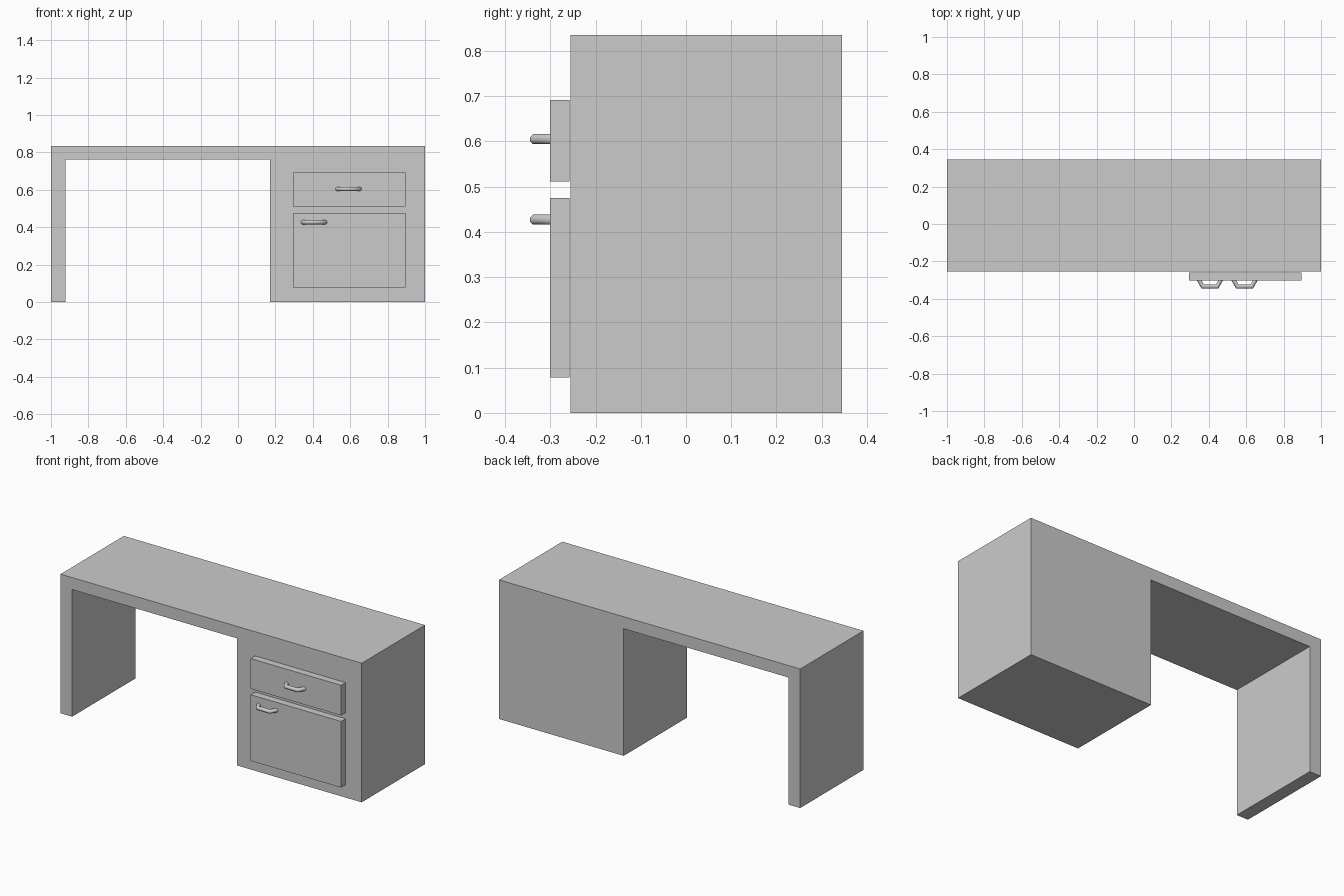
import bpy, bmesh, math
from mathutils import Vector

if "Cube" in bpy.data.objects:
    bpy.data.objects.remove(bpy.data.objects["Cube"])

FRONT, BACK = -0.255, 0.345
FACE_Y = -0.301           # front face of drawer and door


def make_object(name, bm):
    bmesh.ops.recalc_face_normals(bm, faces=bm.faces)
    mesh = bpy.data.meshes.new(name)
    bm.to_mesh(mesh)
    bm.free()
    obj = bpy.data.objects.new(name, mesh)
    bpy.context.collection.objects.link(obj)
    return obj


def extrude_profile(name, points, y0, y1):
    """Extrude an x-z outline from y0 to y1."""
    bm = bmesh.new()
    face = bm.faces.new([bm.verts.new((x, y0, z)) for x, z in points])
    ext = bmesh.ops.extrude_face_region(bm, geom=[face])["geom"]
    verts = [g for g in ext if isinstance(g, bmesh.types.BMVert)]
    bmesh.ops.translate(bm, verts=verts, vec=(0, y1 - y0, 0))
    return make_object(name, bm)


def panel(name, x0, x1, z0, z1):
    return extrude_profile(name, [(x0, z0), (x1, z0), (x1, z1), (x0, z1)],
                           FACE_Y, -0.258)


def handle(name, cx, cz, apothem=0.011, sides=8):
    """Sweep an octagon along a mitred three-segment pull."""
    foot, corner, depth = 0.0575, 0.0386, 0.033
    leg = Vector((depth, -(foot - corner))).normalized()   # outward normal of leg
    bar = Vector((0, -1))
    mitre = (leg + bar) / (1 + leg.dot(bar))
    flat = Vector((1 / leg.x, 0))                          # cut against the panel
    stations = [((foot, 0), flat), ((corner, -depth), mitre)]
    stations += [((-p[0], p[1]), Vector((-d.x, d.y))) for p, d in reversed(stations)]

    r = apothem / math.cos(math.pi / sides)
    angles = [2 * math.pi * (i + 0.5) / sides for i in range(sides)]
    bm = bmesh.new()
    rings = []
    for (px, py), d in stations:
        rings.append([bm.verts.new((cx + px + d.x * r * math.cos(a),
                                    FACE_Y + py + d.y * r * math.cos(a),
                                    cz + r * math.sin(a))) for a in angles])
    for a, b in zip(rings, rings[1:]):
        for i in range(sides):
            j = (i + 1) % sides
            bm.faces.new((a[i], a[j], b[j], b[i]))
    bm.faces.new(rings[0])
    bm.faces.new(rings[-1])
    obj = make_object(name, bm)
    bpy.ops.object.select_all(action='DESELECT')
    obj.select_set(True)
    bpy.context.view_layer.objects.active = obj
    bpy.ops.object.shade_smooth_by_angle(angle=math.radians(50))
    return obj


# Desk top, side panel and cabinet as one outline
extrude_profile("desk_body",
                [(-1, 0), (-0.923, 0), (-0.923, 0.763), (0.172, 0.763),
                 (0.172, 0), (1, 0), (1, 0.835), (-1, 0.835)], FRONT, BACK)

# Drawer and door fronts
panel("drawer_front", 0.295, 0.895, 0.511, 0.692)
panel("door_front", 0.295, 0.895, 0.078, 0.475)

# Pulls
handle("drawer_handle", 0.591, 0.605)
handle("door_handle", 0.406, 0.427)
